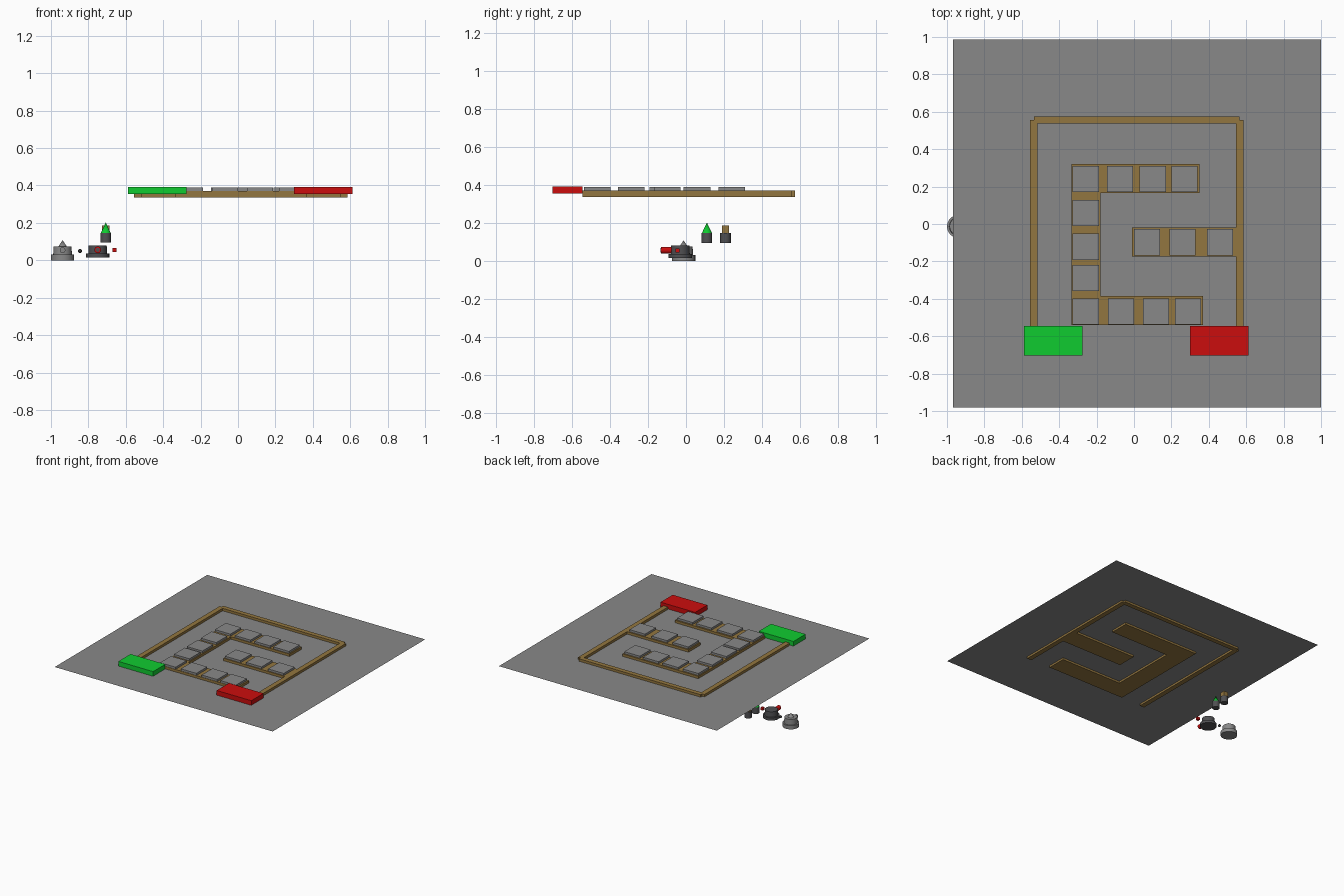
import bpy, math
from mathutils import Vector

if "Cube" in bpy.data.objects:
    bpy.data.objects.remove(bpy.data.objects["Cube"])


def mat(name, r, g, b):
    m = bpy.data.materials.new(name)
    m.diffuse_color = (r, g, b, 1)
    m.use_nodes = True
    m.node_tree.nodes["Principled BSDF"].inputs["Base Color"].default_value = m.diffuse_color
    return m


GREY = mat("stone grey", 0.25, 0.25, 0.25)
WOOD = mat("wood brown", 0.29, 0.18, 0.05)
GREEN = mat("bright green", 0.005, 0.6, 0.03)
RED = mat("bright red", 0.6, 0.004, 0.004)
DARK = mat("dark grey", 0.08, 0.08, 0.085)
BLACK = mat("near black", 0.03, 0.03, 0.03)


def finish(name, m):
    o = bpy.context.object
    o.name = name
    o.data.materials.append(m)
    return o


def box(name, x0, x1, y0, y1, z0, z1, m):
    bpy.ops.mesh.primitive_cube_add(size=1, location=((x0 + x1) / 2, (y0 + y1) / 2, (z0 + z1) / 2))
    bpy.context.object.scale = (x1 - x0, y1 - y0, z1 - z0)
    return finish(name, m)


def cone(name, x, y, z0, z1, r0, r1, m, sides=24):
    bpy.ops.mesh.primitive_cone_add(vertices=sides, radius1=r0, radius2=r1, depth=z1 - z0,
                                    location=(x, y, (z0 + z1) / 2))
    o = finish(name, m)
    bpy.ops.object.shade_smooth_by_angle()
    return o


def barrel(name, x, y0, y1, z, r, m):
    bpy.ops.mesh.primitive_cylinder_add(vertices=20, radius=r, depth=y1 - y0,
                                        location=(x, (y0 + y1) / 2, z), rotation=(math.pi / 2, 0, 0))
    o = finish(name, m)
    bpy.ops.object.shade_smooth_by_angle()
    return o


# Thin board sheet
bpy.ops.mesh.primitive_plane_add(size=1.968, location=(0.016, 0.002, 0.351))
finish("board", GREY)

# Outer wooden path
W0, W1 = 0.335, 0.371
box("path_left", -0.555, -0.515, -0.545, 0.555, W0, W1, WOOD)
box("path_right", 0.545, 0.585, -0.545, 0.555, W0, W1, WOOD)
box("path_back", -0.535, 0.565, 0.537, 0.575, W0, W1, WOOD)

# Inner wooden platforms
box("platform_spine", -0.335, -0.18, -0.385, 0.165, W0, W1, WOOD)
box("platform_back", -0.335, 0.35, 0.165, 0.32, W0, W1, WOOD)
box("platform_front", -0.335, 0.37, -0.54, -0.385, W0, W1, WOOD)
box("platform_middle", -0.01, 0.545, -0.175, -0.018, W0, W1, WOOD)

# Stone tiles on the platforms
tiles = [(x, 0.24) for x in (-0.258, -0.075, 0.1, 0.27)]
tiles += [(-0.258, y) for y in (0.058, -0.122, -0.288)]
tiles += [(x, -0.467) for x in (-0.258, -0.07, 0.118, 0.288)]
tiles += [(x, -0.098) for x in (0.07, 0.26, 0.46)]
for i, (x, y) in enumerate(tiles):
    box(f"tile_{i + 1}", x - 0.07, x + 0.07, y - 0.07, y + 0.07, 0.356, 0.388, GREY)

# Start and end pads
box("start_pad", -0.588, -0.275, -0.703, -0.546, 0.354, 0.392, GREEN)
box("end_pad", 0.30, 0.612, -0.703, -0.546, 0.354, 0.392, RED)

# Grey turret
x, y = -0.938, -0.013
cone("grey_turret_base", x, y, 0, 0.03, 0.062, 0.062, GREY)
cone("grey_turret_body", x, y, 0.03, 0.075, 0.05, 0.048, GREY)
cone("grey_turret_tip", x, y, 0.07, 0.108, 0.025, 0, GREY)
barrel("grey_turret_barrel", x, -0.085, y, 0.054, 0.015, GREY)
bpy.ops.mesh.primitive_uv_sphere_add(segments=16, ring_count=8, radius=0.011, location=(-0.845, y, 0.05))
finish("cannon_ball", BLACK)
bpy.ops.object.shade_smooth_by_angle()

# Red-barrelled dark turret
x, y = -0.75, -0.03
cone("dark_turret_base", x, y, 0.015, 0.037, 0.062, 0.062, DARK)
cone("dark_turret_body", x, y, 0.037, 0.08, 0.05, 0.048, DARK)
barrel("dark_turret_barrel", x, -0.132, y, 0.056, 0.018, RED)
barrel("dark_turret_muzzle", x, -0.134, -0.13, 0.056, 0.011, DARK)
box("red_shot", -0.671, -0.65, -0.055, -0.034, 0.045, 0.066, RED)

# Small posts: one with a green cone, one with a wooden block
x = -0.707
cone("green_post", x, 0.11, 0.095, 0.147, 0.028, 0.028, DARK)
cone("green_post_tip", x, 0.11, 0.147, 0.202, 0.026, 0, GREEN)
cone("wood_post", x, 0.208, 0.095, 0.147, 0.028, 0.028, DARK)
box("wood_post_block", x - 0.019, x + 0.019, 0.189, 0.227, 0.147, 0.187, WOOD)
